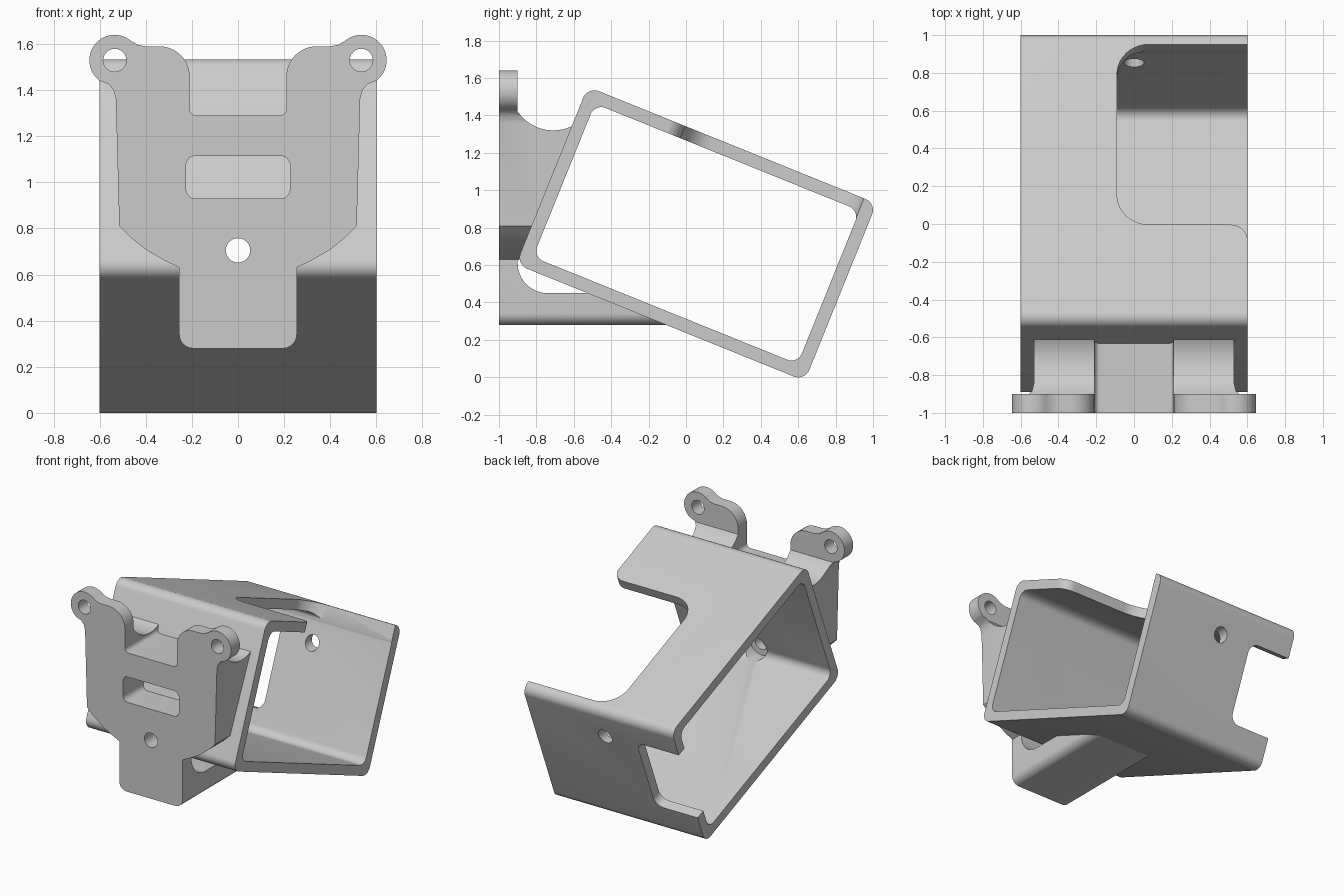
import bpy, bmesh, math
from mathutils import Matrix, Vector

if "Cube" in bpy.data.objects:
    bpy.data.objects.remove(bpy.data.objects["Cube"], do_unlink=True)

grey = bpy.data.materials.new("plain_grey")
grey.use_nodes = True
grey.diffuse_color = (0.6, 0.6, 0.6, 1)
grey.node_tree.nodes["Principled BSDF"].inputs["Base Color"].default_value = grey.diffuse_color


def arc(cx, cy, r, a0, a1, n=16):
    angles = [math.radians(a0 + (a1 - a0) * i / n) for i in range(n + 1)]
    return [(cx + r * math.cos(a), cy + r * math.sin(a)) for a in angles]


def rounded(corners, n=10):
    """Turn corners (x, y[, radius]) into an outline with rounded corners."""
    out = []
    for i, c in enumerate(corners):
        p = Vector(c[:2])
        if len(c) < 3:
            out.append(tuple(p))
            continue
        d0 = (Vector(corners[i - 1][:2]) - p).normalized()
        d1 = (Vector(corners[(i + 1) % len(corners)][:2]) - p).normalized()
        half = d0.angle(d1) / 2
        centre = p + (d0 + d1).normalized() * c[2] / math.sin(half)
        start = p + d0 * c[2] / math.tan(half) - centre
        end = p + d1 * c[2] / math.tan(half) - centre
        sweep = start.angle_signed(end)
        for k in range(n + 1):
            out.append(tuple(centre + Matrix.Rotation(-sweep * k / n, 2) @ start))
    return out


def box_outline(x0, x1, y0, y1, r):
    return rounded([(x0, y0, r), (x1, y0, r), (x1, y1, r), (x0, y1, r)])


def prism(name, outline, axis, h0, h1):
    """Extrude an outline along one axis."""
    place = {"X": lambda a, b, h: (h, a, b),
             "Y": lambda a, b, h: (a, h, b),
             "Z": lambda a, b, h: (a, b, h)}[axis]
    bm = bmesh.new()
    face = bm.faces.new([bm.verts.new(place(a, b, h0)) for a, b in outline])
    new = bmesh.ops.extrude_face_region(bm, geom=[face])["geom"]
    bmesh.ops.translate(bm, vec=place(0, 0, h1 - h0),
                        verts=[v for v in new if isinstance(v, bmesh.types.BMVert)])
    bmesh.ops.recalc_face_normals(bm, faces=bm.faces)
    mesh = bpy.data.meshes.new(name)
    bm.to_mesh(mesh)
    bm.free()
    obj = bpy.data.objects.new(name, mesh)
    bpy.context.collection.objects.link(obj)
    mesh.materials.append(grey)
    return obj


def combine(obj, tool, operation="DIFFERENCE"):
    """Apply a boolean and discard the tool."""
    mod = obj.modifiers.new("cut", "BOOLEAN")
    mod.operation, mod.object, mod.solver = operation, tool, "EXACT"
    bpy.context.view_layer.objects.active = obj
    bpy.ops.object.modifier_apply(modifier=mod.name)
    bpy.data.objects.remove(tool, do_unlink=True)


def bore(obj, x, z, r, y0, y1):
    combine(obj, prism("bore", arc(x, z, r, 0, 345, 23), "Y", y0, y1))


# Tilted rectangular sleeve, built upright and then turned
L, H, WALL = 0.833, 0.512, 0.07
tilt = Matrix.Translation((0, 0.055, 0.767)) @ Matrix.Rotation(math.radians(-22), 4, "X")
sleeve = prism("tilted_sleeve", box_outline(-L, L, -H, H, 0.065), "X", -0.6, 0.6)
combine(sleeve, prism("bore", box_outline(WALL - L, L - WALL, WALL - H, H - WALL, 0.06),
                      "X", -0.7, 0.7))

# Large opening in the upper wall
opening = rounded([(-0.09, 0.76, 0.17), (-0.09, -0.27, 0.17), (0.601, -0.27, 0.09),
                   (0.601, -0.4), (0.7, -0.4), (0.7, 0.76)])
combine(sleeve, prism("opening", opening, "Z", 0.4, 0.6))

# Side notch in the back wall
notch = rounded([(-0.7, -0.28), (-0.26, -0.28, 0.07), (-0.26, 0.3, 0.07), (-0.7, 0.3)])
combine(sleeve, prism("notch", notch, "Y", 0.72, 0.9))
sleeve.data.transform(tilt)


def in_wall(u, v):
    point = tilt @ Vector((0, u, v))
    return point.y, point.z


# Mounting bracket: front outline crossed with side outline
half = rounded([(0, 0.28), (0.255, 0.28, 0.06), (0.255, 0.63), (0.32, 0.662),
                (0.4, 0.708), (0.47, 0.765), (0.515, 0.81), (0.53, 1.36),
                (0.54, 1.4), (0.56, 1.425)])[1:]
half += arc(0.535, 1.53, 0.11, -54, 130, 28)
half += rounded([(0.435, 1.597), (0.4, 1.59), (0.21, 1.59, 0.13), (0.21, 1.29, 0.03),
                 (0, 1.29)])[:-1]
front = half + [(-x, z) for x, z in reversed(half)]
bracket = prism("mounting_bracket", front, "Y", -1, 0.1)

side = rounded([(-1.1, 0.2), (-0.02, 0.2), (-0.02, 0.285), (-0.44, 0.45),
                (-0.9, 0.45, 0.16), (-0.9, 0.62), in_wall(-0.8, -0.4), in_wall(-0.8, 0.29)])
side += arc(-0.71, 1.55, 0.23, -57, -145.7)
side += [(-0.9, 1.7), (-1.1, 1.7)]
combine(bracket, prism("side", side, "X", -0.8, 0.8), "INTERSECT")

# Strap slot and ear holes
combine(bracket, prism("slot", box_outline(-0.225, 0.225, 0.93, 1.115, 0.04), "Y", -1.1, 0))
for x in (-0.535, 0.535):
    bore(bracket, x, 1.53, 0.05, -1.1, -0.8)

# Screw hole straight through, with a wider recess for the head
for part in (bracket, sleeve):
    bore(part, 0, 0.705, 0.053, -1.1, 1.1)
    bore(part, 0, 0.705, 0.095, -0.87, -0.5)

for part in (bracket, sleeve):
    bpy.ops.object.select_all(action="DESELECT")
    part.select_set(True)
    bpy.context.view_layer.objects.active = part
    bpy.ops.object.shade_smooth_by_angle(angle=math.radians(30))
